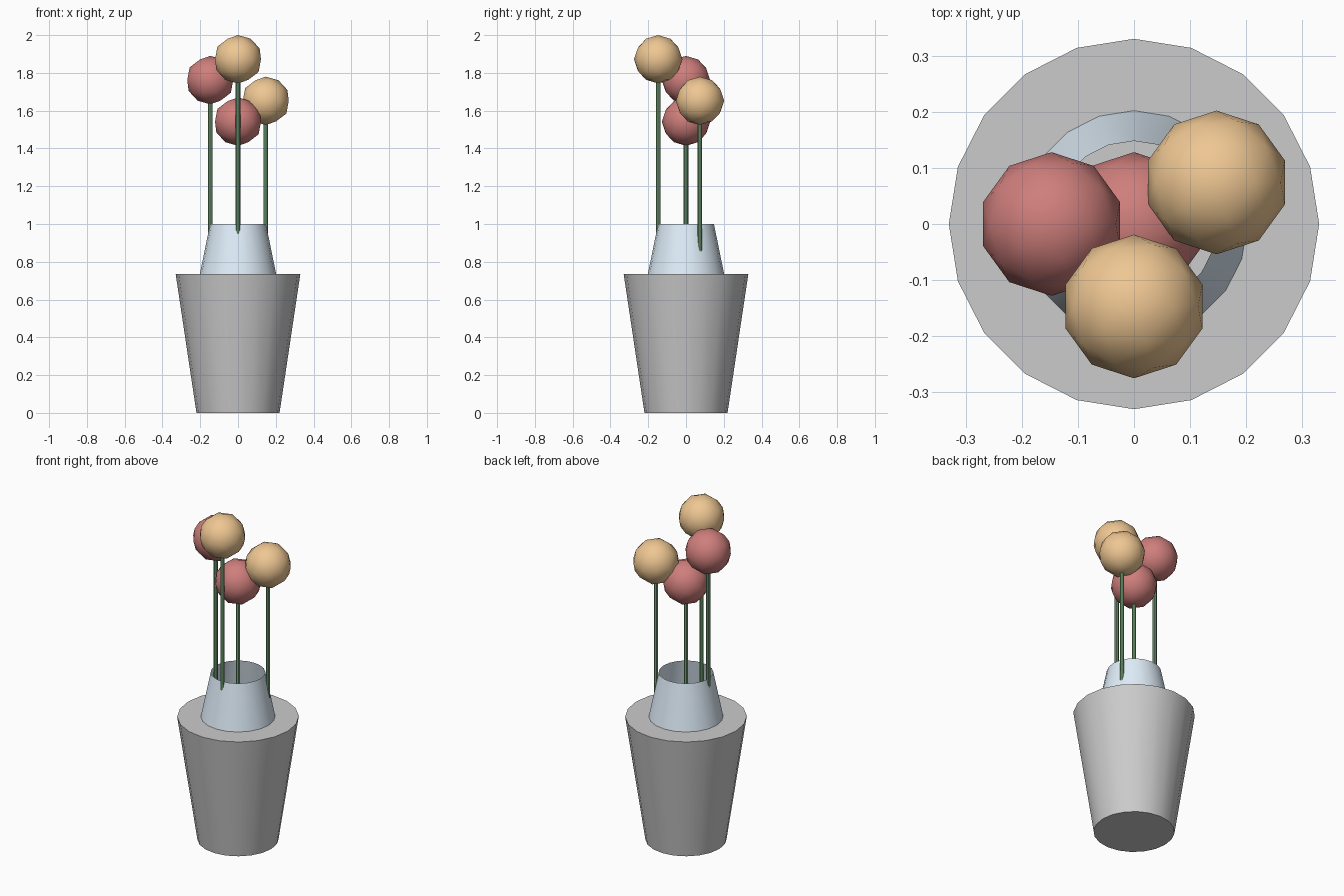
import bpy, math

if "Cube" in bpy.data.objects:
    bpy.data.objects.remove(bpy.data.objects["Cube"])

POT_TOP = 0.735


def material(name, rgb):
    mat = bpy.data.materials.new(name)
    mat.diffuse_color = (*rgb, 1)
    mat.use_nodes = True
    mat.node_tree.nodes["Principled BSDF"].inputs["Base Color"].default_value = mat.diffuse_color
    return mat


def finish(name, mat=None):
    obj = bpy.context.object
    obj.name = name
    if mat:
        obj.data.materials.append(mat)
    bpy.ops.object.shade_smooth_by_angle(angle=math.radians(30))
    return obj


def frustum(name, sides, r_bottom, r_top, z0, z1, x=0, y=0, mat=None, caps='NGON'):
    bpy.ops.mesh.primitive_cone_add(
        vertices=sides, radius1=r_bottom, radius2=r_top, depth=z1 - z0,
        end_fill_type=caps, location=(x, y, (z0 + z1) / 2))
    return finish(name, mat)


blue = material("pale_blue", (0.74, 0.85, 0.95))
green = material("stem_green", (0.16, 0.36, 0.17))
red = material("petal_red", (0.62, 0.21, 0.20))
orange = material("petal_orange", (0.86, 0.57, 0.29))

# Solid tapered pot with an open-topped sleeve standing on it
frustum("pot", 20, 0.22, 0.33, 0, POT_TOP)
frustum("vase_sleeve", 20, 0.202, 0.148, POT_TOP, 1.0, mat=blue, caps='NOTHING')

# Flowers: each one stands a step higher than the last
spots = [(0, 0, red), (0.147, 0.074, orange), (-0.147, 0, red), (0, -0.147, orange)]
for i, (x, y, petal) in enumerate(spots):
    z = 1.542 + 0.11 * i
    frustum(f"stem_{i + 1}", 8, 0.012, 0.012, POT_TOP, z, x, y, green)
    bpy.ops.mesh.primitive_ico_sphere_add(subdivisions=2, radius=0.128, location=(x, y, z))
    finish(f"blossom_{i + 1}", petal)
